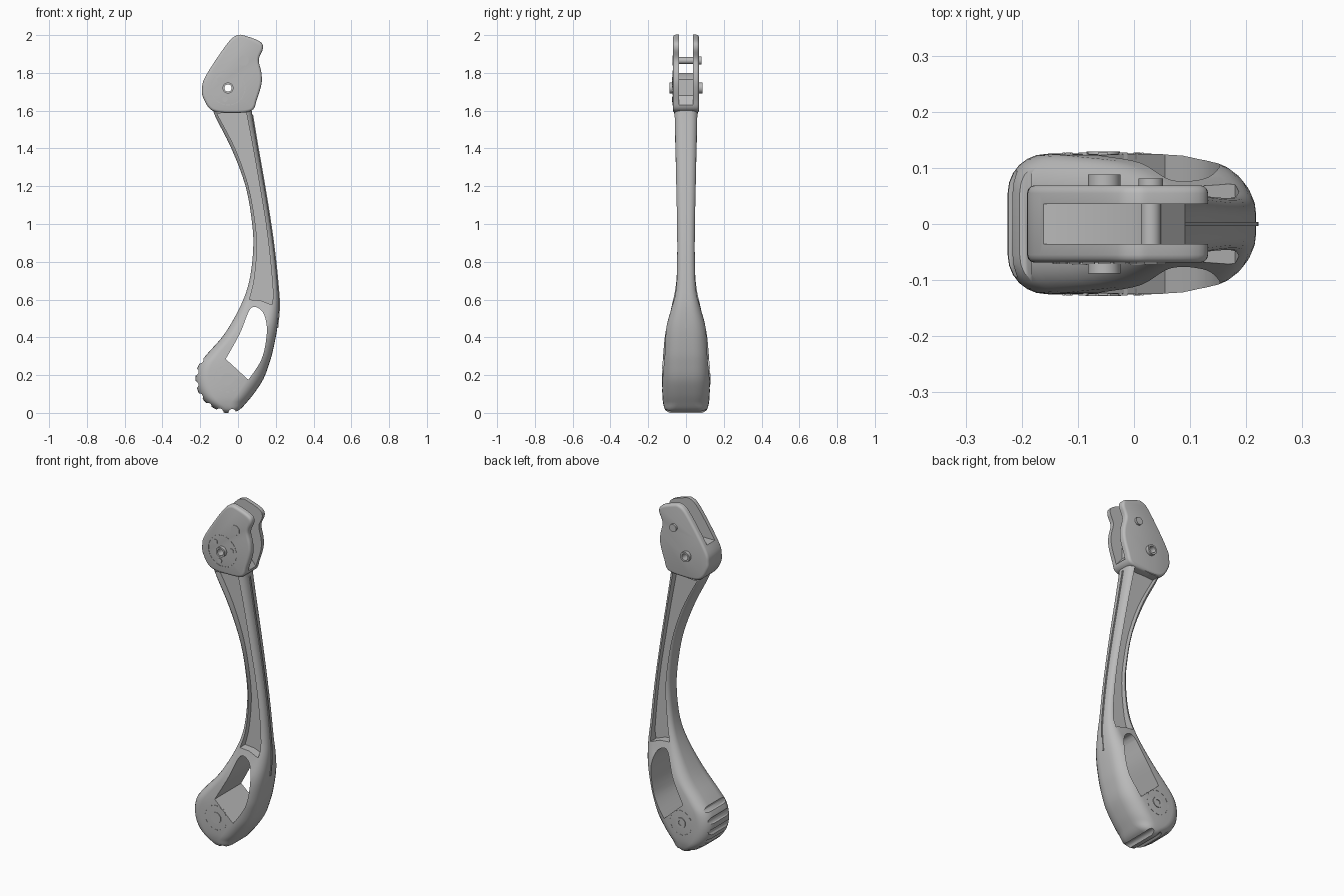
import bpy, bmesh, math
from mathutils import Vector, Matrix

if "Cube" in bpy.data.objects:
    bpy.data.objects.remove(bpy.data.objects["Cube"], do_unlink=True)

grey = bpy.data.materials.new("satin_grey")
grey.use_nodes = True
grey.diffuse_color = (0.5, 0.5, 0.5, 1)
grey.node_tree.nodes["Principled BSDF"].inputs["Base Color"].default_value = (0.5, 0.5, 0.5, 1)


def finish(name, bm):
    bmesh.ops.recalc_face_normals(bm, faces=bm.faces)
    mesh = bpy.data.meshes.new(name)
    bm.to_mesh(mesh)
    bm.free()
    mesh.materials.append(grey)
    ob = bpy.data.objects.new(name, mesh)
    bpy.context.collection.objects.link(ob)
    return ob


def activate(ob):
    bpy.ops.object.select_all(action='DESELECT')
    ob.select_set(True)
    bpy.context.view_layer.objects.active = ob


def smooth(ob, angle=35):
    activate(ob)
    bpy.ops.object.shade_smooth_by_angle(angle=math.radians(angle))


def spline(pts, steps=5, closed=False):
    """Catmull-Rom curve through points of any dimension."""
    pts = [Vector(p) for p in pts]
    n = len(pts)
    out = []
    for i in range(n if closed else n - 1):
        if closed:
            a, b, c, d = (pts[(i + k) % n] for k in (-1, 0, 1, 2))
        else:
            a, b, c, d = (pts[min(max(i + k, 0), n - 1)] for k in (-1, 0, 1, 2))
        for s in range(steps):
            t = s / steps
            out.append(0.5 * (2 * b + (c - a) * t + (2 * a - 5 * b + 4 * c - d) * t * t
                              + (3 * b - a - 3 * c + d) * t ** 3))
    return out if closed else out + [pts[-1]]


def prism(name, pts, y0, y1):
    """Outline in x, z pulled along y."""
    bm = bmesh.new()
    face = bm.faces.new([bm.verts.new((p[0], y0, p[1])) for p in pts])
    side = bmesh.ops.extrude_face_region(bm, geom=[face])["geom"]
    bmesh.ops.translate(bm, vec=(0, y1 - y0, 0),
                        verts=[v for v in side if isinstance(v, bmesh.types.BMVert)])
    return finish(name, bm)


def disc(name, x, z, r, y0, y1, sides=24):
    ring = [(x + r * math.cos(math.tau * (i + 0.5) / sides),
             z + r * math.sin(math.tau * (i + 0.5) / sides)) for i in range(sides)]
    return prism(name, ring, y0, y1)


def cut(target, cutter):
    activate(target)
    mod = target.modifiers.new("cut", 'BOOLEAN')
    mod.operation = 'DIFFERENCE'
    mod.solver = 'EXACT'
    mod.object = cutter
    bpy.ops.object.modifier_apply(modifier=mod.name)
    bpy.data.objects.remove(cutter, do_unlink=True)


def dash_ring(name, x, z, r, y0, y1, count):
    """Broken circle of thin dashes."""
    bm = bmesh.new()
    for i in range(count):
        turn = Matrix.Rotation(math.tau * i / count, 4, 'Y')
        place = Matrix.Translation((x, (y0 + y1) / 2, z)) @ turn @ Matrix.Translation((r, 0, 0))
        size = Matrix.Diagonal((0.004, y1 - y0, r * 0.25, 1))
        bmesh.ops.create_cube(bm, size=1, matrix=place @ size)
    return finish(name, bm)


# Shaft and foot: left x, z, right x, z, half thickness
stations = [
    (-.13, 1.64, .07, 1.64, .063), (-.125, 1.58, .075, 1.58, .063),
    (-.035, 1.4, .105, 1.4, .059), (.04, 1.2, .14, 1.2, .054),
    (.075, 1.0, .172, 1.0, .049), (.08, .86, .195, .83, .047),
    (.06, .7, .212, .66, .052), (.015, .57, .217, .56, .075),
    (-.07, .42, .208, .45, .108), (-.165, .31, .185, .33, .12),
    (-.21, .25, .165, .26, .124), (-.225, .18, .135, .18, .125),
    (-.21, .11, .09, .11, .125), (-.17, .055, .05, .06, .122),
    (-.11, .015, .01, .018, .11), (-.07, 0, -.03, 0, .085)]

bm = bmesh.new()
rows = []
for lx, lz, rx, rz, h in spline(stations, 4):
    left, right = Vector((lx, 0, lz)), Vector((rx, 0, rz))
    w = (right - left).length
    along = (right - left) / w
    r_left = min(h * 0.55, w * 0.42)
    r_right = min(h * 0.7, w * 0.42)
    row = []
    for quarter, (sx, sy) in enumerate([(1, 1), (-1, 1), (-1, -1), (1, -1)]):
        r = r_right if sx > 0 else r_left
        u0 = w - r if sx > 0 else r
        for k in range(7):
            a = math.pi / 2 * (quarter + k / 6)
            p = left + along * (u0 + r * math.cos(a))
            row.append(bm.verts.new((p.x, sy * (h - r) + r * math.sin(a), p.z)))
    rows.append(row)
for a, b in zip(rows, rows[1:]):
    for i in range(len(a)):
        j = (i + 1) % len(a)
        bm.faces.new((a[i], a[j], b[j], b[i]))
bm.faces.new(rows[0])
bm.faces.new(rows[-1])
body = finish("shaft_and_foot", bm)

# Side pockets along the shaft
pocket = spline([(-.112, 1.585), (-.015, 1.4), (.055, 1.2), (.092, 1.0), (.1, .86), (.085, .7), (.06, .6)])
pocket += spline([(.12, .595), (.18, .572)])
pocket += spline([(.187, .62), (.172, .8), (.148, 1.0), (.115, 1.2), (.08, 1.4), (.043, 1.595)])
for side in (1, -1):
    cut(body, prism("pocket_cutter", pocket, side * 0.02, side * 0.2))

# Through window above the foot
window = spline([(.055, .175), (.125, .285), (.152, .415), (.145, .5), (.115, .55),
                 (.065, .55), (.01, .42), (-.065, .285)], 6)
cut(body, prism("window_cutter", window, -0.3, 0.3))

# Tread grooves around the foot
HUB = (-0.055, 0.18)
for deg in (146, 168, 190, 212, 234, 256, 278):
    a = math.radians(deg)
    cut(body, disc("groove_cutter", HUB[0] + 0.178 * math.cos(a), HUB[1] + 0.182 * math.sin(a),
                   0.021, -0.3, 0.3, 12))
smooth(body)

# Thin seam rib down the back edge of the shaft
edge = spline([(s[2], s[3]) for s in stations[1:9]], 4)
rib = [(p[0] + 0.005, p[1]) for p in edge] + [(p[0] - 0.02, p[1]) for p in reversed(edge)]
prism("seam_rib", rib, -0.004, 0.004)

# Forked head
outline = spline([(0, 2.0), (.035, 1.997), (.115, 1.967), (.132, 1.93), (.11, 1.87), (.124, 1.8),
                  (.124, 1.74), (.1, 1.66), (.072, 1.6), (-.03, 1.588), (-.135, 1.6), (-.183, 1.665),
                  (-.19, 1.715), (-.178, 1.77), (-.11, 1.88), (-.04, 1.975)], 5, True)
head = prism("forked_head", outline, -0.069, 0.069)
activate(head)
bevel = head.modifiers.new("round", 'BEVEL')
bevel.width = 0.014
bevel.segments = 3
bevel.limit_method = 'ANGLE'
bevel.angle_limit = math.radians(60)
bpy.ops.object.modifier_apply(modifier=bevel.name)
slot = [(-.3, 1.8), (0, 1.8), (.05, 1.765), (.05, 1.68), (.09, 1.63), (.3, 1.63), (.3, 2.2), (-.3, 2.2)]
cut(head, prism("slot_cutter", slot, -0.036, 0.036))

# Hollow axle, bored through the head
AXLE = (-0.053, 1.72)
axle = disc("axle", *AXLE, 0.029, -0.088, 0.088)
for ob in (head, axle):
    cut(ob, disc("bore_cutter", *AXLE, 0.019, -0.3, 0.3))
    smooth(ob)

# Cross pin, bolts and screws
smooth(disc("cross_pin", .03, 1.865, 0.018, -0.06, 0.06))
smooth(disc("pin_bolt", .03, 1.865, 0.022, 0.06, 0.081))
disc("pin_cap", .03, 1.865, 0.029, -0.071, -0.06, 8)
for i, deg in enumerate((135, 15, 255)):
    a = math.radians(deg)
    smooth(disc(f"axle_screw_{i + 1}", AXLE[0] + 0.062 * math.cos(a), AXLE[1] + 0.062 * math.sin(a),
                0.014, -0.073, -0.06, 12))
dash_ring("axle_dial", *AXLE, 0.09, -0.071, -0.06, 20)

# Foot hub details
disc("hub_cap", *HUB, 0.034, -0.128, -0.115, 8)
hub_bolt = disc("hub_bolt", *HUB, 0.03, 0.115, 0.129)
cut(hub_bolt, disc("hub_bolt_cutter", *HUB, 0.014, 0.126, 0.2))
smooth(hub_bolt)
dash_ring("hub_dial_front", *HUB, 0.07, -0.127, -0.115, 12)
dash_ring("hub_dial_back", *HUB, 0.07, 0.115, 0.127, 12)
